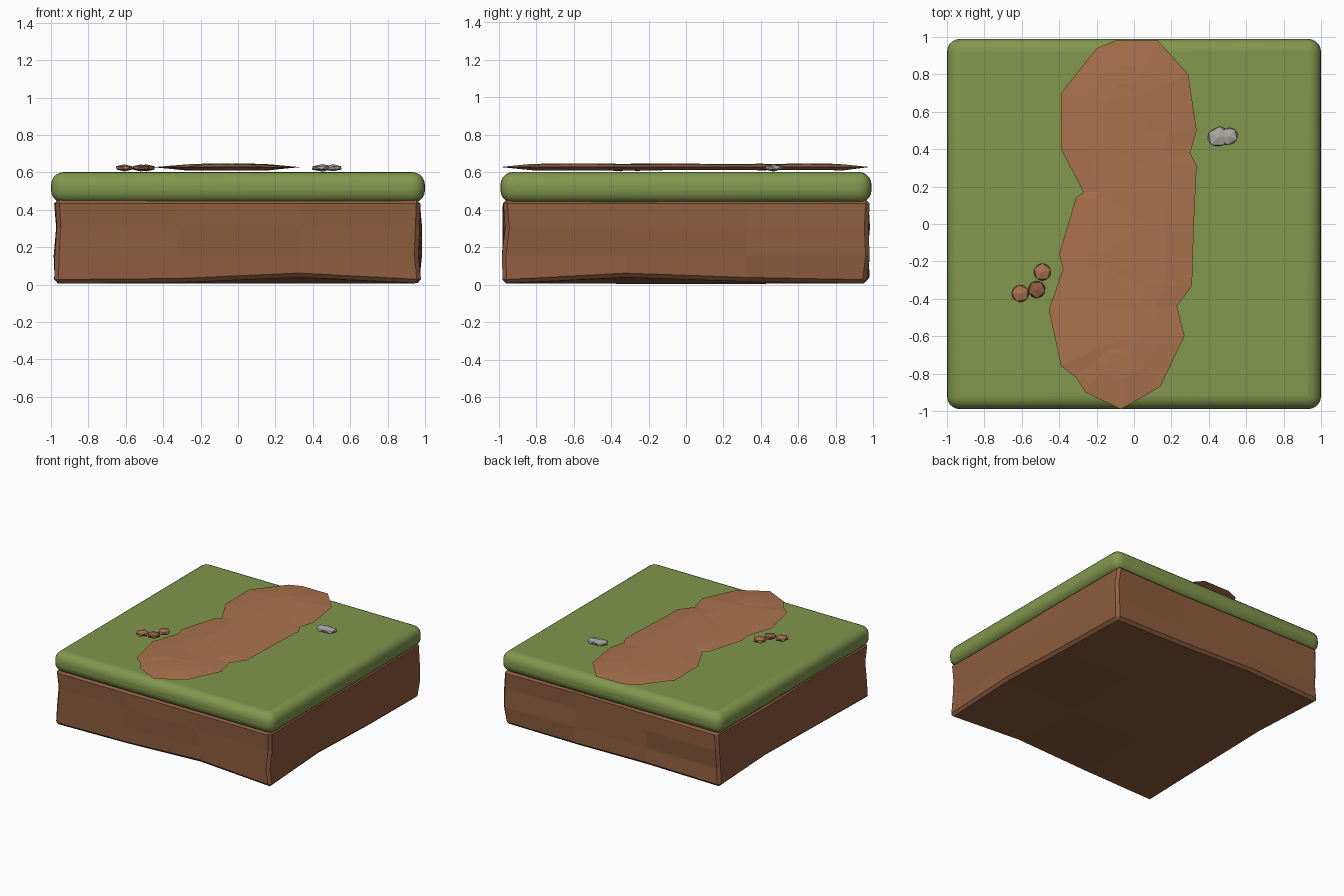
import bpy, bmesh, random
from mathutils import Vector

if "Cube" in bpy.data.objects:
    bpy.data.objects.remove(bpy.data.objects["Cube"])

random.seed(4)


def material(name, rgb):
    m = bpy.data.materials.new(name)
    m.diffuse_color = (*rgb, 1)
    m.use_nodes = True
    m.node_tree.nodes["Principled BSDF"].inputs["Base Color"].default_value = m.diffuse_color
    return m


GRASS = material("grass_green", (0.22, 0.31, 0.075))
SOIL = material("soil_brown", (0.27, 0.11, 0.05))
PATH = material("path_brown", (0.40, 0.17, 0.075))
STONE = material("stone_grey", (0.42, 0.39, 0.36))


def finish(name, bm, mat):
    bmesh.ops.recalc_face_normals(bm, faces=bm.faces)
    me = bpy.data.meshes.new(name)
    bm.to_mesh(me)
    bm.free()
    ob = bpy.data.objects.new(name, me)
    bpy.context.collection.objects.link(ob)
    me.materials.append(mat)
    return ob


def box(lo, hi):
    bm = bmesh.new()
    bmesh.ops.create_cube(bm, size=1)
    lo, hi = Vector(lo), Vector(hi)
    for v in bm.verts:
        v.co = (lo + hi) / 2 + v.co * (hi - lo)
    return bm


def bevel(ob, width, segments):
    mod = ob.modifiers.new("bevel", "BEVEL")
    mod.width = width
    mod.segments = segments
    mod.limit_method = "ANGLE"
    mod.angle_limit = 0.9


# Grass slab with soft rounded edges
grass = finish("grass_top", box((-1, -0.99, 0.435), (1, 0.99, 0.602)), GRASS)
bevel(grass, 0.07, 5)
bpy.context.view_layer.objects.active = grass
grass.select_set(True)
bpy.ops.object.shade_smooth_by_angle(angle=0.7)

# Soil block with uneven faceted sides and underside
bm = box((-0.975, -0.972, 0.005), (0.975, 0.972, 0.455))
bmesh.ops.subdivide_edges(bm, edges=bm.edges, cuts=2, use_grid_fill=True)
for v in bm.verts:
    x, y, z = v.co
    if abs(x) > 0.9:
        v.co.x += random.uniform(-0.012, 0.012)
    if abs(y) > 0.9:
        v.co.y += random.uniform(-0.012, 0.012)
    if z < 0.1 and min(abs(x), abs(y)) < 0.9 < max(abs(x), abs(y)):
        v.co.z += 0.035 if x > 0 and y < 0 else random.uniform(0, 0.02)
soil = finish("soil_block", bm, SOIL)
bevel(soil, 0.022, 1)

# Worn dirt path: thin lens following an irregular outline
outline = [(-0.07, -0.99), (0.14, -0.87), (0.27, -0.6), (0.23, -0.44), (0.31, -0.33),
           (0.32, 0.0), (0.335, 0.31), (0.3, 0.38), (0.335, 0.5), (0.29, 0.8),
           (0.13, 0.98), (-0.1, 0.98), (-0.2, 0.94), (-0.39, 0.7), (-0.39, 0.4),
           (-0.27, 0.17), (-0.31, 0.14), (-0.4, -0.16), (-0.38, -0.24),
           (-0.455, -0.46), (-0.39, -0.76), (-0.31, -0.82), (-0.26, -0.9)]
bm = bmesh.new()
rings = []
for t, z in ((0.45, 0.611), (0, 0.628), (0.4, 0.642), (0.7, 0.646)):
    ring = []
    for x, y in outline:
        spine = Vector((-0.05, max(-0.6, min(0.65, y)), 0))
        p = Vector((x, y, 0)).lerp(spine, t)
        p.z = z + (random.uniform(-0.002, 0.002) if t else 0)
        ring.append(bm.verts.new(p))
    rings.append(ring)
n = len(outline)
for a, b in zip(rings, rings[1:]):
    for i in range(n):
        j = (i + 1) % n
        bm.faces.new((a[i], a[j], b[j], b[i]))
caps = [bm.faces.new(rings[0][::-1]), bm.faces.new(rings[-1])]
bmesh.ops.triangulate(bm, faces=caps)
finish("dirt_path", bm, PATH)


# Flattened faceted pebbles and stones
def pebble(name, x, y, rx, ry, turn, mat, jitter=0):
    bm = bmesh.new()
    bmesh.ops.create_icosphere(bm, subdivisions=1, radius=1)
    for v in bm.verts:
        v.co *= 1 + random.uniform(-jitter, jitter)
    ob = finish(name, bm, mat)
    ob.location = (x, y, 0.624)
    ob.scale = (rx, ry, 0.019)
    ob.rotation_euler.z = turn
    return ob


for i, (x, y, turn) in enumerate(((-0.49, -0.257, 0.3), (-0.52, -0.35, 1.0), (-0.608, -0.372, 0.5))):
    pebble(f"soil_clod_{i + 1}", x, y, 0.052, 0.052, turn, PATH if i != 1 else SOIL)
pebble("grey_stone_1", 0.452, 0.465, 0.062, 0.06, 0.2, STONE, 0.08)
pebble("grey_stone_2", 0.508, 0.468, 0.055, 0.05, 0.9, STONE, 0.08)
